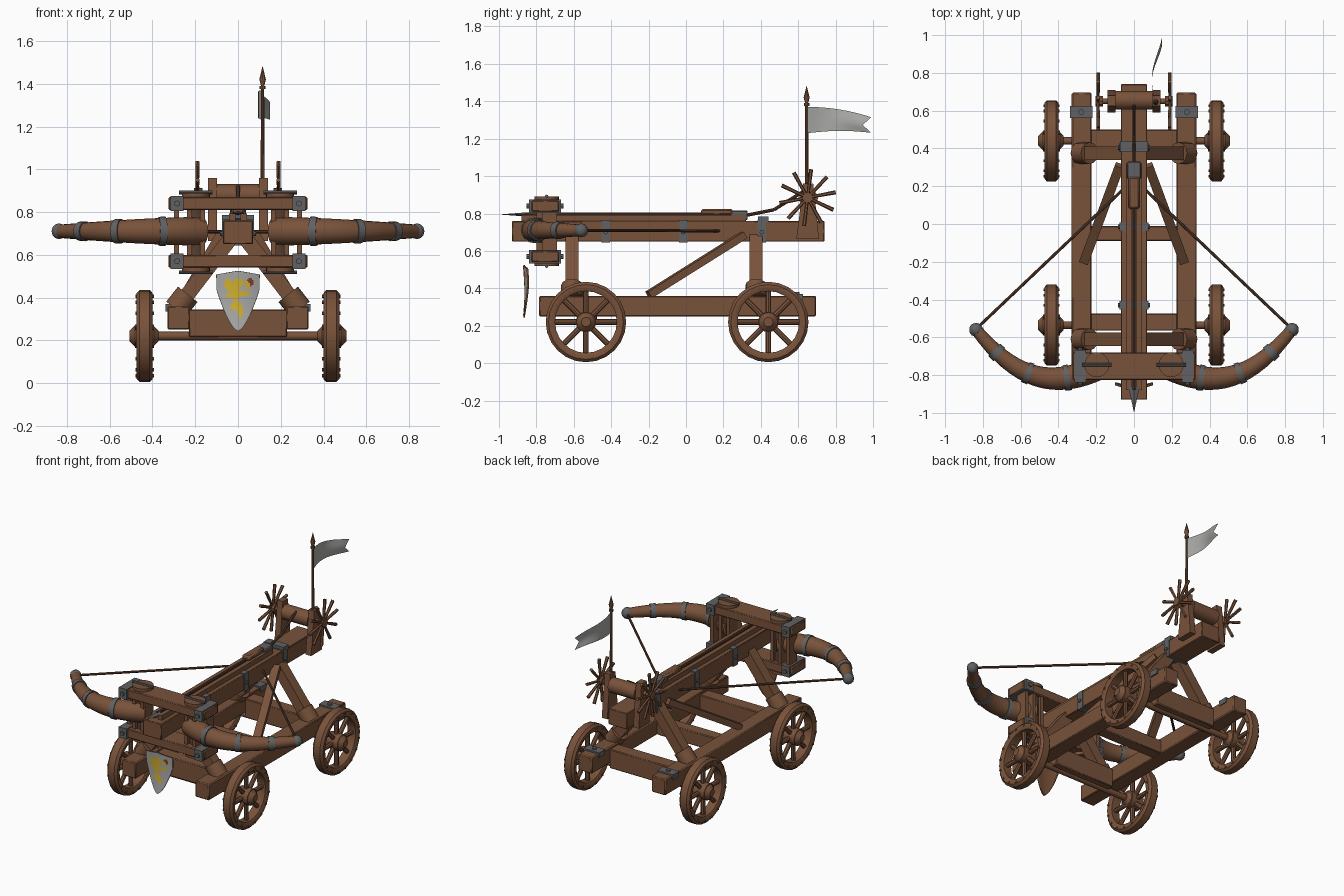
import bpy, bmesh, math
from mathutils import Vector, Matrix

if "Cube" in bpy.data.objects:
    bpy.data.objects.remove(bpy.data.objects["Cube"])


def material(name, r, g, b):
    m = bpy.data.materials.new(name)
    m.use_nodes = True
    m.diffuse_color = (r, g, b, 1)
    m.node_tree.nodes["Principled BSDF"].inputs["Base Color"].default_value = (r, g, b, 1)
    return m


WOOD = material("brown wood", 0.19, 0.085, 0.043)
ROPE = material("dark rope", 0.1, 0.048, 0.028)
IRON = material("grey iron", 0.12, 0.12, 0.125)
CLOTH = material("pale grey", 0.4, 0.4, 0.39)
GOLD = material("gold paint", 0.66, 0.45, 0.03)
RED = material("red paint", 0.25, 0.05, 0.02)


def make(name, bm, *mats, bevel=0):
    bmesh.ops.recalc_face_normals(bm, faces=bm.faces)
    for f in bm.faces:
        f.smooth = True
    mesh = bpy.data.meshes.new(name)
    bm.to_mesh(mesh)
    bm.free()
    mesh.set_sharp_from_angle(angle=math.radians(35))
    for m in mats:
        mesh.materials.append(m)
    ob = bpy.data.objects.new(name, mesh)
    bpy.context.collection.objects.link(ob)
    if bevel:
        mod = ob.modifiers.new("bevel", "BEVEL")
        mod.width, mod.segments = bevel, 1
    return ob


def box(bm, x0, x1, y0, y1, z0, z1):
    mat = Matrix.Translation(((x0 + x1) / 2, (y0 + y1) / 2, (z0 + z1) / 2))
    bmesh.ops.create_cube(bm, size=1, matrix=mat @ Matrix.Diagonal((abs(x1 - x0), y1 - y0, z1 - z0, 1)))


def along(p0, p1):
    p0, p1 = Vector(p0), Vector(p1)
    rot = (p1 - p0).to_track_quat('Z', 'Y').to_matrix().to_4x4()
    return Matrix.Translation((p0 + p1) / 2) @ rot, (p1 - p0).length


def beam(bm, p0, p1, w, d):
    mat, length = along(p0, p1)
    bmesh.ops.create_cube(bm, size=1, matrix=mat @ Matrix.Diagonal((w, d, length, 1)))


def rod(bm, p0, p1, r0, r1=None, n=12):
    mat, length = along(p0, p1)
    bmesh.ops.create_cone(bm, cap_ends=True, segments=n, radius1=r0,
                          radius2=r0 if r1 is None else r1, depth=length, matrix=mat)


def skin(bm, rings, closed=False, caps=True):
    rows = [[bm.verts.new(p) for p in ring] for ring in rings]
    n = len(rows[0])
    for i in range(len(rows) if closed else len(rows) - 1):
        a, b = rows[i], rows[(i + 1) % len(rows)]
        for j in range(n):
            bm.faces.new((a[j], a[(j + 1) % n], b[(j + 1) % n], b[j]))
    if caps and not closed:
        bm.faces.new(rows[0])
        bm.faces.new(rows[-1])


def simple(name, mat, fn, *args, bevel=0, **kw):
    bm = bmesh.new()
    fn(bm, *args, **kw)
    return make(name, bm, mat, bevel=bevel)


SIDES = ((1, "left"), (-1, "right"))

# Chassis
for s, side in SIDES:
    simple(side + "_rail", WOOD, box, s * .225, s * .33, -.785, .695, .25, .36, bevel=.006)
    bm = bmesh.new()
    box(bm, s * .22, s * .34, .56, .625, .335, .37)
    rod(bm, (s * .28, .592, .365), (s * .28, .592, .38), .015)
    make(side + "_rail_strap", bm, IRON)
for name, y0, y1, z0 in (("front", -.565, -.475, .215), ("middle", -.09, -.01, .25), ("rear", .405, .5, .215)):
    simple(name + "_crossbeam", WOOD, box, -.23, .23, y0, y1, z0, .345, bevel=.005)

# Wheels and axles
bm = bmesh.new()
profile = ((.165, -.03), (.165, .03), (.18, .038), (.2, .038), (.215, .024),
           (.215, -.024), (.2, -.038), (.18, -.038))
skin(bm, [[(x, r * math.cos(a), r * math.sin(a)) for r, x in profile]
          for a in (math.tau * i / 24 for i in range(24))], closed=True)
for i in range(8):
    c, d = math.cos(math.tau * i / 8), math.sin(math.tau * i / 8)
    rod(bm, (0, .04 * c, .04 * d), (0, .17 * c, .17 * d), .015, n=8)
for i in range(16):
    c, d = (.19 * f(math.tau * (i + .5) / 16) for f in (math.cos, math.sin))
    rod(bm, (-.043, c, d), (.043, c, d), .008, n=6)
rod(bm, (-.045, 0, 0), (.045, 0, 0), .055, n=16)
rod(bm, (.045, 0, 0), (.07, 0, 0), .05, .025, n=16)
rod(bm, (-.045, 0, 0), (-.065, 0, 0), .045, .025, n=16)
first = make("front_left_wheel", bm, WOOD)
first.location = (.437, -.535, .22)
for s, side in SIDES:
    for y, end in ((-.535, "front"), (.44, "rear")):
        if (s, end) != (1, "front"):
            ob = bpy.data.objects.new(end + "_" + side + "_wheel", first.data)
            bpy.context.collection.objects.link(ob)
            ob.location = (s * .437, y, .22)
            ob.rotation_euler.z = 0 if s > 0 else math.pi
for y, end in ((-.535, "front"), (.44, "rear")):
    simple(end + "_axle", WOOD, rod, (-.5, y, .22), (.5, y, .22), .02)

# Legs and diagonal struts carrying the stock
for s, side in SIDES:
    for y, end in ((-.61, "front"), (.375, "rear")):
        bm = bmesh.new()
        beam(bm, (s * .27, y, .37), (s * .04, y, .67), .07, .07)
        rod(bm, (s * .29, y, .345), (s * .235, y, .415), .058, n=12)
        make(end + "_" + side + "_leg", bm, WOOD)
    simple(side + "_strut", WOOD, beam, (s * .265, -.2, .365), (s * .075, .31, .685), .05, .04)

# Stock, trough rails and iron straps
simple("stock", WOOD, box, -.07, .07, -.93, .74, .65, .76, bevel=.004)
for s, side in SIDES:
    simple(side + "_trough_rail", WOOD, box, s * .012, s * .042, -.88, .32, .755, .793)
for i, y in enumerate((-.43, -.015, .405)):
    bm = bmesh.new()
    box(bm, -.076, .076, y - .023, y + .023, .644, .766)
    rod(bm, (-.085, y, .7), (.085, y, .7), .012, n=8)
    make("stock_strap_%d" % (i + 1), bm, IRON)
simple("trough_clamp", IRON, box, -.075, .075, .385, .44, .755, .785)
simple("slider_block", WOOD, box, -.03, .03, .08, .25, .79, .825, bevel=.01)
simple("slider_catch", IRON, box, -.037, .037, .24, .33, .765, .815, bevel=.005)

# Loaded bolt
simple("bolt_shaft", ROPE, rod, (0, -.88, .797), (0, .2, .797), .009, n=8)
bm = bmesh.new()
rod(bm, (0, -.86, 0), (0, -1, 0), .03, 0, n=4)
bmesh.ops.scale(bm, vec=(1, 1, .35), verts=bm.verts)
bmesh.ops.translate(bm, vec=(0, 0, .795), verts=bm.verts)
make("bolt_head", bm, IRON)

# Torsion frame
for z0, z1, name in ((.81, .87, "upper"), (.54, .6, "lower")):
    simple(name + "_frame_beam", WOOD, box, -.325, .325, -.825, -.68, z0, z1, bevel=.005)
    for s, side in SIDES:
        bm = bmesh.new()
        box(bm, s * .255, s * .315, -.84, -.667, z0 - .006, z1 + .006)
        rod(bm, (s * .285, -.852, (z0 + z1) / 2), (s * .285, -.655, (z0 + z1) / 2), .014, n=8)
        make("%s_%s_corner_iron" % (name, side), bm, IRON)
        out = 1 if name == "upper" else -1
        z = z1 if out > 0 else z0
        simple("%s_%s_washer" % (name, side), WOOD, rod, (s * .197, -.745, z),
               (s * .197, -.745, z + out * .02), .066, n=20)
        simple("%s_%s_tension_bar" % (name, side), IRON, rod, (s * .12, -.745, z + out * .022),
               (s * .275, -.745, z + out * .022), .009, n=8)
for s, side in SIDES:
    bm = bmesh.new()
    box(bm, s * .155, s * .178, -.8, -.69, .6, .81)
    box(bm, s * .215, s * .238, -.8, -.69, .6, .81)
    box(bm, s * .275, s * .3, -.77, -.69, .6, .81)
    make(side + "_frame_posts", bm, WOOD)
    simple(side + "_rope_bundle", ROPE, rod, (s * .197, -.745, .58), (s * .197, -.745, .83), .04)

# Curved bow arms with bands, tips and string
ARM = [Vector(p) for p in ((.17, -.75, .71), (.42, -.88, .71), (.62, -.83, .71), (.835, -.56, .71))]


def arm_ring(t, s, extra=0, n=16):
    a, b, c, d = ARM
    u = 1 - t
    p = a * u**3 + b * 3 * u * u * t + c * 3 * u * t * t + d * t**3
    tan = ((b - a) * u * u + (c - b) * 2 * u * t + (d - c) * t * t).normalized()
    side = Vector((-tan.y, tan.x, 0))
    r = .067 - .036 * t**1.5 + extra
    pts = [p + r * (side * math.cos(k) + Vector((0, 0, 1)) * math.sin(k))
           for k in (math.tau * i / n for i in range(n))]
    return [(s * q.x, q.y, q.z) for q in pts]


for s, side in SIDES:
    simple(side + "_bow_arm", WOOD, skin, [arm_ring(i / 16, s) for i in range(17)])
    for i, t in enumerate((.26, .57, .83)):
        simple("%s_arm_band_%d" % (side, i + 1), IRON, skin,
               [arm_ring(t + d, s, .006) for d in (-.022, .022)])
    simple(side + "_bow_tip", IRON, bmesh.ops.create_uvsphere, u_segments=10, v_segments=6, radius=.037,
           matrix=Matrix.Translation((s * .837, -.56, .71)))
    simple(side + "_bowstring", ROPE, rod, (s * .83, -.55, .71), (s * .04, .2, .707), .008, n=8)

# Winch
for s, side in SIDES:
    bm = bmesh.new()
    skin(bm, [[(s * x, y, z) for y, z in ((.59, .665), (.71, .665), (.7, .78), (.68, .96), (.625, .96), (.605, .78))]
              for x in (.098, .14)])
    make(side + "_winch_post", bm, WOOD)
    bm = bmesh.new()
    rod(bm, (s * .165, .65, .885), (s * .205, .65, .885), .028, n=10)
    for i in range(10):
        a = math.tau * (i + .3) / 10
        rod(bm, (s * .19, .65, .885), (s * .19, .65 + .153 * math.cos(a), .885 + .153 * math.sin(a)), .008, .011, n=6)
    make(side + "_winch_spokes", bm, WOOD)
simple("winch_drum", WOOD, rod, (-.1, .655, .88), (.1, .655, .88), .05, n=16)
simple("winch_axle", WOOD, rod, (-.2, .65, .885), (.2, .65, .885), .014)
bm = bmesh.new()
rod(bm, (0, .32, .79), (0, .47, .82), .009, n=8)
rod(bm, (0, .47, .82), (0, .63, .92), .009, n=8)
make("winch_rope", bm, ROPE)

# Flag on its pole
bm = bmesh.new()
for z0, z1, r0, r1 in ((.9, 1.38, .01, .008), (1.375, 1.39, .014, .014), (1.39, 1.42, .008, .016), (1.42, 1.485, .016, 0)):
    rod(bm, (.115, .645, z0), (.115, .645, z1), r0, r1, n=10)
make("flag_pole", bm, WOOD)


def sheet(bm, cols, rows, point):
    grid = [[bm.verts.new(point(i / cols, j / rows)) for j in range(rows + 1)] for i in range(cols + 1)]
    for i in range(cols):
        for j in range(rows):
            bm.faces.new((grid[i][j], grid[i + 1][j], grid[i + 1][j + 1], grid[i][j + 1]))


def flag_point(u, v):
    length = .34 - .045 * (1 - abs(2 * v - 1))
    low, high = 1.23 + .012 * math.sin(3 * u), 1.37 - .055 * u * u
    return (.115 - .025 * math.sin(4.2 * u) + .012 * u, .65 + length * u, low + (high - low) * v)


simple("flag", CLOTH, sheet, 12, 4, flag_point)


# Shield with a painted beast, coloured by overlapping ovals
def shield_point(u, v, push=0):
    half = .1 * min(1, 1.22 * v**.62) + .004 * max(0, v - .8)
    x = half * (2 * u - 1)
    z = .243 + .265 * v + .017 * v**4 * (1 - abs(2 * u - 1))
    return (x, -.872 + push + 1.8 * x * x + .008 * math.sin(math.pi * v), z)


GOLD_OVALS = ((-.012, .43, .02, .05), (.005, .47, .022, .02), (-.045, .46, .018, .03), (-.01, .36, .025, .022),
              (-.035, .41, .022, .013), (.03, .42, .028, .013), (.012, .335, .012, .03), (.045, .46, .01, .02))
RED_OVALS = ((.055, .47, .016, .02),)


def inside(c, ovals):
    return any(((c.x - x) / a)**2 + ((c.z - z) / b)**2 < 1 for x, z, a, b in ovals)


bm = bmesh.new()
sheet(bm, 28, 36, lambda u, v: shield_point(u, .002 + .998 * v))
for f in bm.faces:
    c = f.calc_center_median()
    f.material_index = 1 if inside(c, GOLD_OVALS) else 2 if inside(c, RED_OVALS) else 0
make("shield_face", bm, CLOTH, GOLD, RED)
back = simple("shield_back", WOOD, sheet, 10, 12, lambda u, v: shield_point(u, .002 + .998 * v, .006))
mod = back.modifiers.new("thickness", "SOLIDIFY")
mod.thickness, mod.offset = .008, 0
